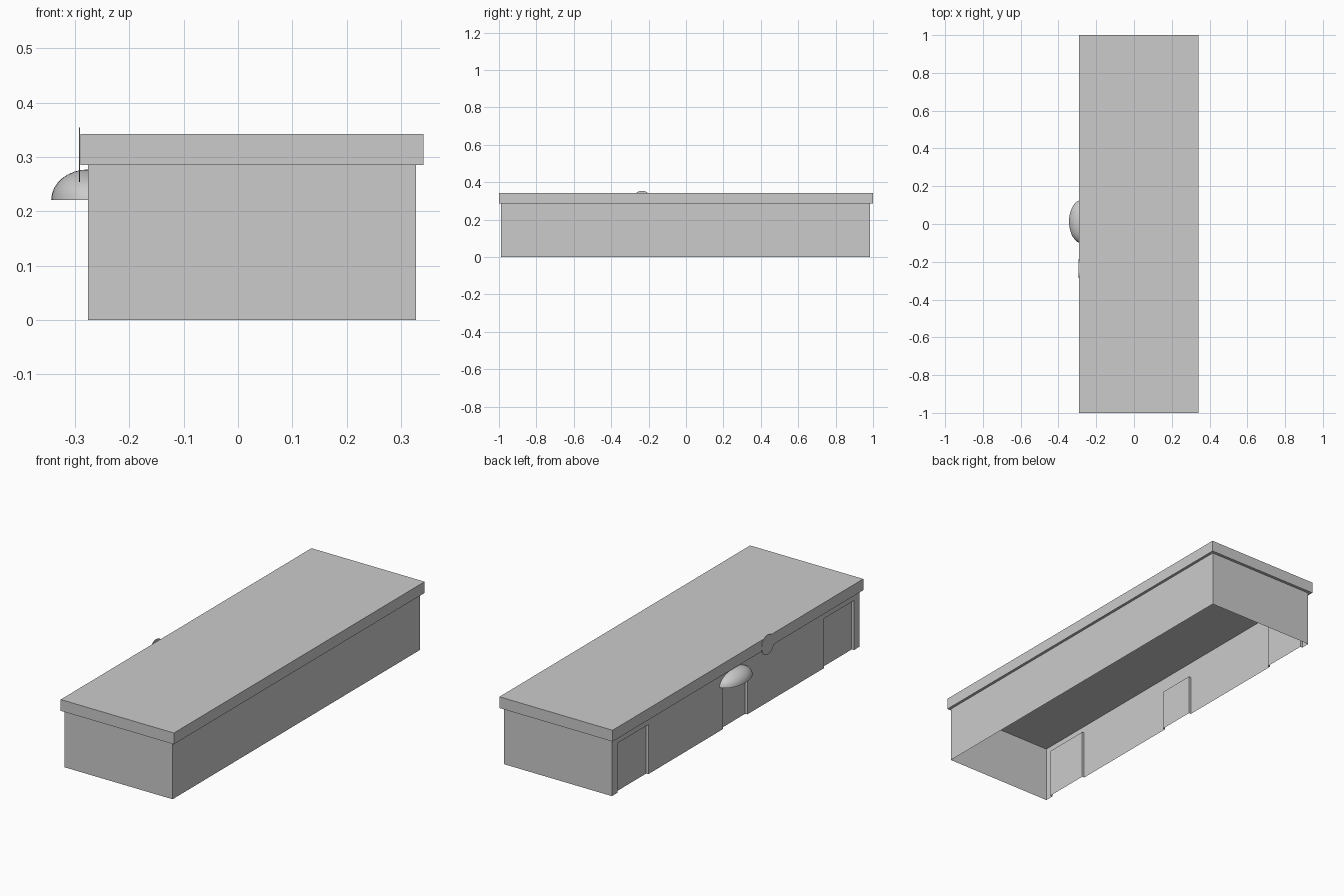
import bpy, bmesh, math
from mathutils import Matrix

if "Cube" in bpy.data.objects:
    bpy.data.objects.remove(bpy.data.objects["Cube"])

grey = bpy.data.materials.new("plain grey")
grey.use_nodes = True
colour = (0.6, 0.6, 0.6, 1)
grey.diffuse_color = colour
grey.node_tree.nodes["Principled BSDF"].inputs["Base Color"].default_value = colour


def finish(name, bm, normals=True):
    if normals:
        bmesh.ops.recalc_face_normals(bm, faces=bm.faces)
    mesh = bpy.data.meshes.new(name)
    bm.to_mesh(mesh)
    bm.free()
    mesh.materials.append(grey)
    obj = bpy.data.objects.new(name, mesh)
    bpy.context.collection.objects.link(obj)
    return obj


def quad(bm, *points):
    bm.faces.new([bm.verts.new(p) for p in points])


# Thin walls, open underneath; the entrance side has shallow door recesses
X0, X1, Y0, Y1, TOP = -0.276, 0.328, -0.99, 0.985, 0.285
DEPTH = 0.012
doors = [(-0.945, -0.705, 0.25), (-0.095, 0.1, 0.205), (0.695, 0.94, 0.25)]
bm = bmesh.new()
quad(bm, (X0, Y0, 0), (X1, Y0, 0), (X1, Y0, TOP), (X0, Y0, TOP))
quad(bm, (X1, Y0, 0), (X1, Y1, 0), (X1, Y1, TOP), (X1, Y0, TOP))
quad(bm, (X1, Y1, 0), (X0, Y1, 0), (X0, Y1, TOP), (X1, Y1, TOP))


def side_panel(x, a, b, low, high):
    quad(bm, (x, b, low), (x, a, low), (x, a, high), (x, b, high))


start = Y0
for a, b, h in doors:
    xi = X0 + DEPTH
    side_panel(X0, start, a, 0, TOP)
    side_panel(X0, a, b, h, TOP)
    side_panel(xi, a, b, 0, h)
    quad(bm, (X0, a, 0), (xi, a, 0), (xi, a, h), (X0, a, h))
    quad(bm, (xi, b, 0), (X0, b, 0), (X0, b, h), (xi, b, h))
    quad(bm, (X0, a, h), (xi, a, h), (xi, b, h), (X0, b, h))
    start = b
side_panel(X0, start, Y1, 0, TOP)
bmesh.ops.remove_doubles(bm, verts=bm.verts, dist=0.0001)
finish("building_walls", bm, normals=False)

# Overhanging flat roof slab
bm = bmesh.new()
bmesh.ops.create_cube(bm, size=1, matrix=Matrix.Translation((0.026, 0, 0.3135))
                      @ Matrix.Diagonal((0.632, 2, 0.057, 1)))
finish("roof_slab", bm)

# Quarter dome canopy over the middle door
bm = bmesh.new()
bmesh.ops.create_uvsphere(bm, u_segments=32, v_segments=16, radius=1)
for normal in ((1, 0, 0), (0, 0, -1)):
    cut = bmesh.ops.bisect_plane(bm, geom=bm.verts[:] + bm.edges[:] + bm.faces[:],
                                 plane_co=(0, 0, 0), plane_no=normal,
                                 dist=0.0001, clear_outer=True)
    rim = [e for e in bm.edges if e.is_boundary]
    bmesh.ops.holes_fill(bm, edges=rim, sides=0)
bm.transform(Matrix.Translation((X0, 0.013, 0.221)) @ Matrix.Diagonal((0.068, 0.115, 0.056, 1)))
canopy = finish("door_canopy", bm)
bpy.ops.object.select_all(action="DESELECT")
canopy.select_set(True)
bpy.context.view_layer.objects.active = canopy
bpy.ops.object.shade_smooth_by_angle(angle=math.radians(40))

# Thin round plate on the roof edge
bm = bmesh.new()
bmesh.ops.create_cone(bm, cap_ends=True, segments=32, radius1=0.05, radius2=0.05, depth=0.002,
                      matrix=Matrix.Translation((-0.292, -0.235, 0.304))
                      @ Matrix.Rotation(math.pi / 2, 4, "Y"))
finish("round_sign", bm)
